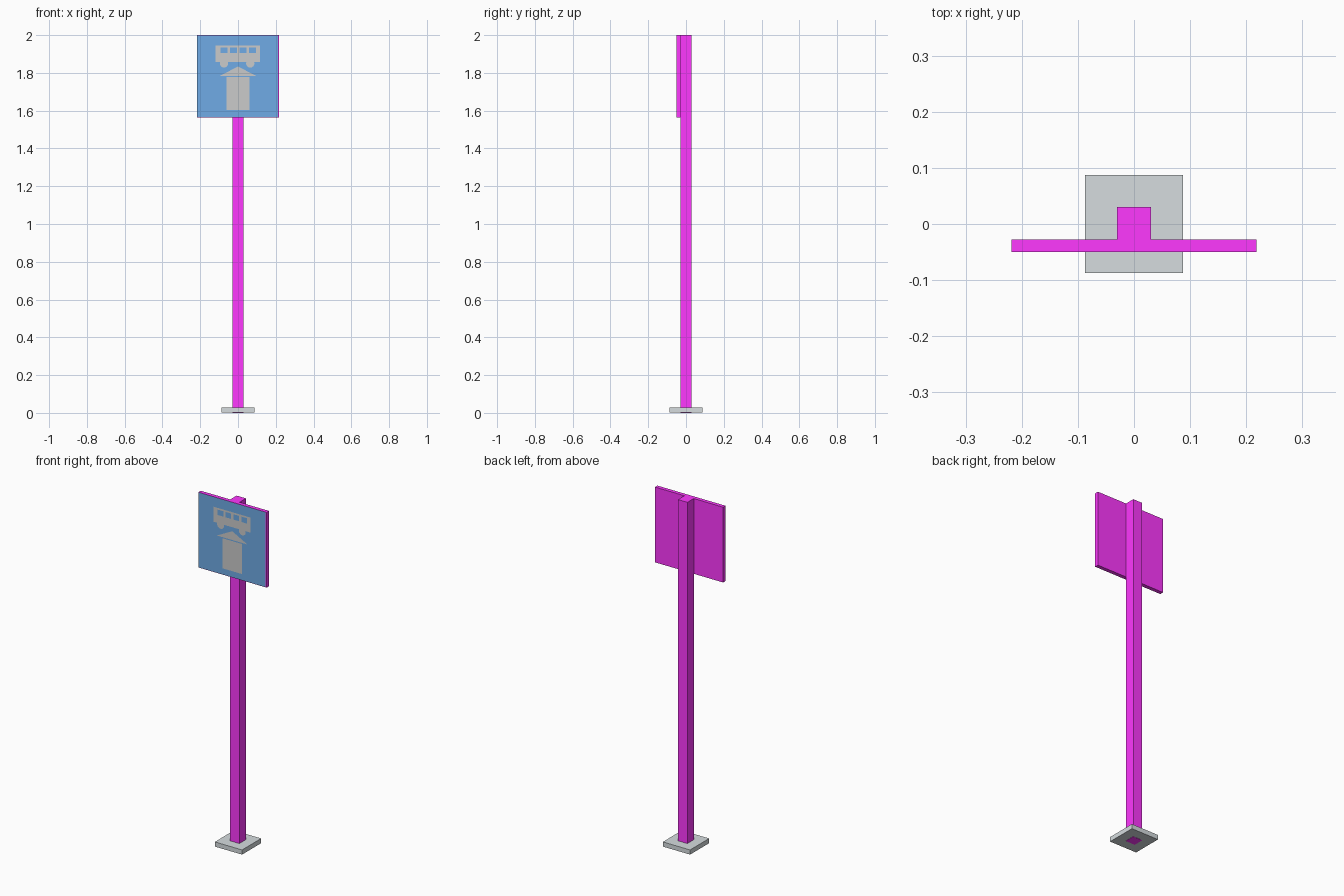
import bpy, math

if "Cube" in bpy.data.objects:
    bpy.data.objects.remove(bpy.data.objects["Cube"])


def material(name, rgb):
    m = bpy.data.materials.new(name)
    m.diffuse_color = (*rgb, 1)
    m.use_nodes = True
    m.node_tree.nodes["Principled BSDF"].inputs["Base Color"].default_value = m.diffuse_color
    return m


MAGENTA = material("magenta_paint", (1.0, 0.04, 1.0))
BLUE = material("blue_face", (0.16, 0.41, 0.79))
STEEL = material("steel", (0.67, 0.72, 0.74))


def add_mesh(name, verts, faces, mat=None):
    me = bpy.data.meshes.new(name)
    me.from_pydata(verts, [], faces)
    if mat:
        me.materials.append(mat)
    ob = bpy.data.objects.new(name, me)
    bpy.context.collection.objects.link(ob)
    return ob


def box(name, x, y, z, mat=None):
    verts = [(a, b, c) for c in z for b in y for a in x]
    faces = [(0, 2, 3, 1), (4, 5, 7, 6), (0, 1, 5, 4),
             (2, 6, 7, 3), (0, 4, 6, 2), (1, 3, 7, 5)]
    return add_mesh(name, verts, faces, mat)


def decal(name, points, y, mat=None):
    # flat shape facing the front, points counter-clockwise in x, z
    return add_mesh(name, [(px, y, pz) for px, pz in points],
                    [tuple(range(len(points)))], mat)


def rect(x0, x1, z0, z1):
    return [(x0, z0), (x1, z0), (x1, z1), (x0, z1)]


# base plate, post and sign panel
box("base_plate", (-0.087, 0.087), (-0.087, 0.087), (0.001, 0.028), STEEL)
box("post", (-0.03, 0.03), (-0.03, 0.03), (0, 2.0), MAGENTA)
box("sign_panel", (-0.218, 0.218), (-0.05, -0.028), (1.565, 2.0), MAGENTA)
decal("sign_face", rect(-0.217, 0.213, 1.567, 1.999), -0.051, BLUE)

# bus symbol
Y = -0.053
decal("bus_body", rect(-0.118, 0.116, 1.857, 1.944), Y)
for i in range(4):
    x = -0.092 + 0.0505 * i
    decal(f"bus_window_{i + 1}", rect(x, x + 0.036, 1.904, 1.935), Y - 0.0015, BLUE)
for i, x in enumerate((-0.074, 0.065)):
    ring = [(x + 0.022 * math.cos(k * math.tau / 24),
             1.85 + 0.022 * math.sin(k * math.tau / 24)) for k in range(24)]
    decal(f"bus_wheel_{i + 1}", ring, Y - 0.0005)

# arrow symbol
decal("arrow_head", [(-0.098, 1.783), (0.098, 1.783), (0, 1.834)], Y)
decal("arrow_shaft", rect(-0.062, 0.062, 1.603, 1.777), Y)
